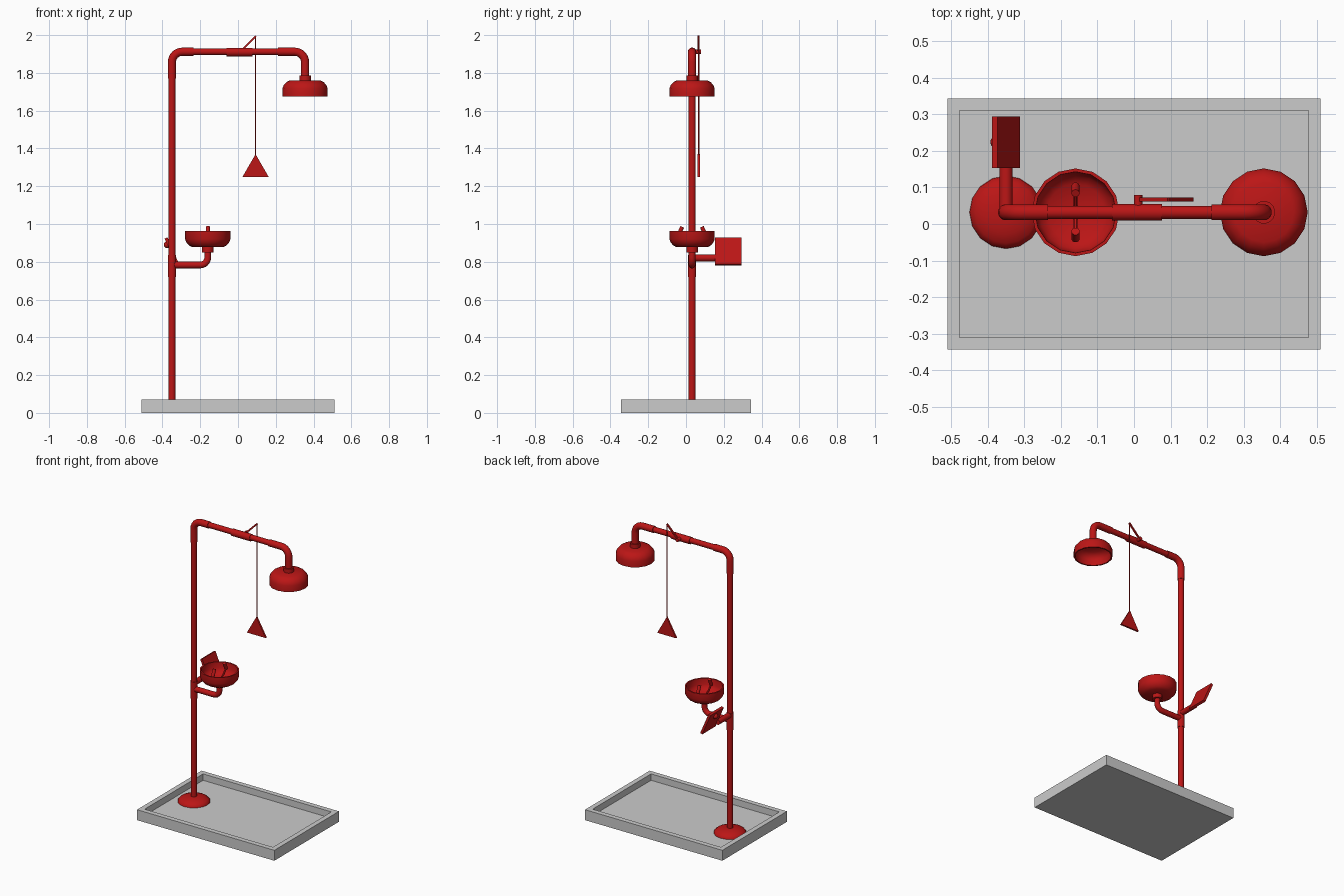
import bpy, bmesh
from math import sin, cos, pi, radians
from mathutils import Vector, Matrix

if "Cube" in bpy.data.objects:
    bpy.data.objects.remove(bpy.data.objects["Cube"])

red = bpy.data.materials.new("safety_red")
red.diffuse_color = (0.50, 0.008, 0.008, 1)
red.use_nodes = True
red.node_tree.nodes["Principled BSDF"].inputs["Base Color"].default_value = red.diffuse_color

PX, CY = -0.35, 0.032      # pole position
HX, BX = 0.355, -0.16      # shower head and eyewash x


def finish(name, bm, mat=red, smooth=True):
    bmesh.ops.remove_doubles(bm, verts=bm.verts, dist=1e-5)
    bmesh.ops.recalc_face_normals(bm, faces=bm.faces)
    me = bpy.data.meshes.new(name)
    bm.to_mesh(me)
    bm.free()
    ob = bpy.data.objects.new(name, me)
    bpy.context.collection.objects.link(ob)
    if mat:
        me.materials.append(mat)
    if smooth:
        bpy.ops.object.select_all(action='DESELECT')
        ob.select_set(True)
        bpy.context.view_layer.objects.active = ob
        bpy.ops.object.shade_smooth_by_angle(angle=radians(40))
    return ob


def sweep(name, pts, r, sides=16):
    """Capped tube of radius r along a planar path."""
    pts = [Vector(p) for p in pts]
    segs = [(b - a).normalized() for a, b in zip(pts, pts[1:])]
    d = segs[0]
    u = d.cross(Vector((0, 1, 0)) if abs(d.y) < 0.9 else Vector((1, 0, 0))).normalized()
    bm = bmesh.new()
    rings = []
    for i, p in enumerate(pts):
        t = (segs[max(i - 1, 0)] + segs[min(i, len(segs) - 1)]).normalized()
        u = (u - t * u.dot(t)).normalized()
        v = t.cross(u)
        rings.append([bm.verts.new(p + r * (cos(a) * u + sin(a) * v))
                      for a in [2 * pi * (k + 0.5) / sides for k in range(sides)]])
    for a, b in zip(rings, rings[1:]):
        for k in range(sides):
            n = (k + 1) % sides
            bm.faces.new((a[k], a[n], b[n], b[k]))
    bm.faces.new(rings[0])
    bm.faces.new(rings[-1])
    return finish(name, bm)


def bend(a, corner, b, rad, steps=6):
    """Path from a to b with a rounded right-angle corner."""
    a, c, b = Vector(a), Vector(corner), Vector(b)
    da, db = (a - c).normalized(), (b - c).normalized()
    o = c + rad * (da + db)
    arc = [o - rad * (cos(t) * db + sin(t) * da)
           for t in [pi / 2 * i / steps for i in range(steps + 1)]]
    return [a] + arc + [b]


def lathe(name, profile, x, y, sides=16):
    """Revolve (radius, z) points around a vertical axis."""
    bm = bmesh.new()
    vs = [bm.verts.new((r, 0, z)) for r, z in profile]
    es = [bm.edges.new(e) for e in zip(vs, vs[1:])]
    bmesh.ops.spin(bm, geom=vs + es, cent=(0, 0, 0), axis=(0, 0, 1),
                   angle=2 * pi, steps=sides, use_merge=True)
    bmesh.ops.translate(bm, verts=bm.verts, vec=(x, y, 0))
    return finish(name, bm)


# Grey tray with a sunken floor
bm = bmesh.new()
bmesh.ops.create_cube(bm, size=1, matrix=Matrix.Translation((0, 0, 0.035))
                      @ Matrix.Diagonal((1.02, 0.686, 0.07, 1)))
top = max(bm.faces, key=lambda f: f.calc_center_median().z)
bmesh.ops.inset_region(bm, faces=[top], thickness=0.047)
ext = bmesh.ops.extrude_discrete_faces(bm, faces=[top])
bmesh.ops.translate(bm, verts=ext["faces"][0].verts, vec=(0, 0, -0.043))
finish("tray", bm, mat=None, smooth=False)

# Pole, its floor flange and the overhead pipe
lathe("floor_flange", [(0, 0.026), (0.1, 0.026), (0.098, 0.036), (0.085, 0.048),
                       (0.06, 0.058), (0.03, 0.064), (0, 0.064)], PX, CY)
sweep("pole", [(PX, CY, 0.03), (PX, CY, 1.8)], 0.019)
sweep("overhead_pipe", [(-0.25, CY, 1.912), (0.23, CY, 1.912)], 0.018)
sweep("pole_elbow", bend((PX, CY, 1.77), (PX, CY, 1.912), (-0.235, CY, 1.912), 0.055), 0.022)
sweep("head_elbow", bend((0.212, CY, 1.912), (HX, CY, 1.912), (HX, CY, 1.785), 0.055), 0.022)
sweep("valve_sleeve", [(-0.06, CY, 1.91), (0.077, CY, 1.91)], 0.023)
sweep("pole_sleeve", [(PX, CY, 0.72), (PX, CY, 0.835)], 0.022)

# Shower head and eyewash bowl share one hollow dish profile (height measured from rim)
dish = [(0, 0.085), (0.082, 0.085), (0.1, 0.075), (0.113, 0.06), (0.12, 0.042), (0.12, 0),
        (0.111, 0), (0.109, 0.04), (0.1, 0.058), (0.078, 0.075), (0, 0.077)]
for name, x, rim, s in (("shower_head", HX, 1.675, 1), ("eyewash_bowl", BX, 0.962, -1)):
    lathe(name, [(r, rim + s * h) for r, h in dish], x, CY)
    sweep(name + "_collar", [(x, CY, rim + s * 0.08), (x, CY, rim + s * 0.112)], 0.031)

# Eyewash supply pipe and the two spray nozzles
sweep("eyewash_pipe", bend((PX, CY, 0.783), (BX, CY, 0.783), (BX, CY, 0.86), 0.04), 0.018)
for side, s in (("front", -1), ("back", 1)):
    sweep(side + "_nozzle_arm", [(BX, CY, 0.886), (BX, CY + s * 0.045, 0.915),
                                 (BX, CY + s * 0.07, 0.945)], 0.006, 8)
    sweep(side + "_nozzle", [(BX, CY + s * 0.072, 0.94), (BX, CY + s * 0.052, 0.985)], 0.011, 12)

# Push plate for the eyewash, on a side pipe
sweep("push_plate_pipe", [(PX, CY, 0.82), (PX, 0.165, 0.82)], 0.018)
tilt = Matrix.Translation((-0.35, 0.224, 0.855)) @ Matrix.Rotation(-0.41, 4, 'Y')
bm = bmesh.new()
bmesh.ops.create_cube(bm, size=1, matrix=tilt @ Matrix.Diagonal((0.016, 0.141, 0.155, 1)))
finish("push_plate", bm, smooth=False)
bm = bmesh.new()
bmesh.ops.create_uvsphere(bm, u_segments=12, v_segments=8, radius=0.018,
                          matrix=tilt @ Matrix.Translation((-0.009, 0, 0.042)))
finish("push_plate_knob", bm)

# Pull lever, rod and triangular handle
PY = 0.067
sweep("lever_pivot", [(0.011, 0.045, 1.911), (0.011, 0.079, 1.911)], 0.012, 12)
sweep("pull_lever", [(0.011, PY, 1.911), (0.095, PY, 1.995)], 0.007, 4)
sweep("pull_rod", [(0.093, PY, 1.36), (0.093, PY, 1.99)], 0.0035, 8)
bm = bmesh.new()
tri = bm.faces.new([bm.verts.new((x, PY - 0.006, z))
                    for x, z in ((0.023, 1.248), (0.163, 1.248), (0.093, 1.37))])
ext = bmesh.ops.extrude_face_region(bm, geom=[tri], use_keep_orig=True)
bmesh.ops.translate(bm, vec=(0, 0.012, 0),
                    verts=[g for g in ext["geom"] if isinstance(g, bmesh.types.BMVert)])
finish("pull_handle", bm, smooth=False)
